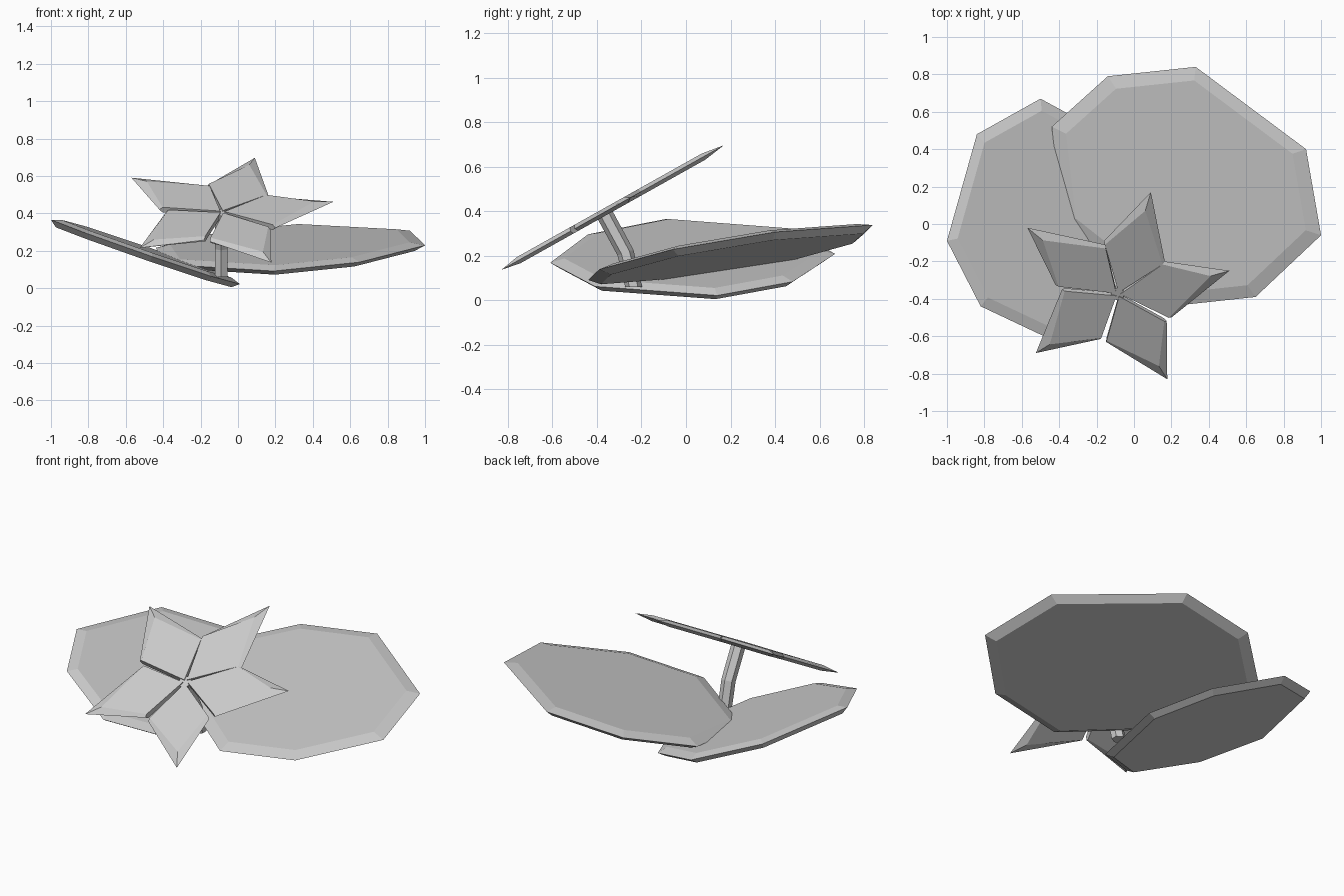
import bpy, bmesh
from mathutils import Vector

if "Cube" in bpy.data.objects:
    bpy.data.objects.remove(bpy.data.objects["Cube"])


def slab(name, outlines, centre, plane, normal, up, down, scale_top, scale_bottom):
    """Flat tilted slabs whose edges taper to a thin outer rim."""
    bm = bmesh.new()
    n = Vector(normal).normalized()
    c = Vector(centre)

    for outline in outlines:
        def ring(scales, offset):
            verts = []
            for i, p in enumerate(outline):
                q = c + (Vector(p) - c) * scales[i % len(scales)]
                verts.append(bm.verts.new(Vector((q.x, q.y, plane(q.x, q.y))) + n * offset))
            return verts

        top = ring(scale_top, up)
        rim = ring([1.0], 0)
        bottom = ring(scale_bottom, -down)
        bm.faces.new(top)
        bm.faces.new(bottom[::-1])
        count = len(outline)
        for a, b in ((top, rim), (rim, bottom)):
            for i in range(count):
                j = (i + 1) % count
                bm.faces.new((a[i], b[i], b[j], a[j]))
    bmesh.ops.recalc_face_normals(bm, faces=bm.faces)
    mesh = bpy.data.meshes.new(name)
    bm.to_mesh(mesh)
    bm.free()
    obj = bpy.data.objects.new(name, mesh)
    bpy.context.collection.objects.link(obj)
    return obj


# Two eight-sided floating leaves, each tilted
slab("large_leaf",
     [[(1.0, -.06), (.92, .40), (.33, .84), (-.14, .79),
       (-.44, .52), (-.38, .01), (.19, -.44), (.65, -.39)]],
     (.27, .21), lambda x, y: .157 + .0835 * x + .184 * y,
     (-.0835, -.184, 1), .018, .03, [.89], [.92])
slab("small_leaf",
     [[(.01, .14), (-.15, .48), (-.50, .67), (-.84, .48),
       (-1.0, -.09), (-.82, -.44), (-.46, -.61), (-.14, -.41)]],
     (-.49, .03), lambda x, y: .023 - .345 * x + .02 * y,
     (.345, -.02, 1), .018, .03, [.90], [.93])

# Five pointed petals: shoulder, tip, shoulder, then the shared centre
heart = (-.085, -.37)
petal_points = [
    [(.165, -.20), (.09, .17), (-.16, -.09)],
    [(.20, -.50), (.51, -.25), (.165, -.20)],
    [(-.15, -.63), (.178, -.83), (.175, -.52)],
    [(-.385, -.35), (-.525, -.69), (-.18, -.615)],
    [(-.155, -.11), (-.57, -.02), (-.42, -.325)],
]
slab("flower_petals", [p + [(heart[0] + .02 * (p[1][0] - heart[0]),
                             heart[1] + .02 * (p[1][1] - heart[1]))] for p in petal_points],
     heart, lambda x, y: .395 + .56 * (y + .37),
     (0, -.56, 1), .016, .016, [.95, .83, .95, 1.0], [.95, .83, .95, 1.0])

# Bent six-sided stem
bm = bmesh.new()
sections = [((-.09, -.235, .06), (0, 1, 0)),
            ((-.09, -.272, .215), (0, .94, .33)),
            ((-.09, -.375, .405), (0, .87, .49))]
rings = []
for centre, side in sections:
    v = Vector(side).normalized()
    u = Vector((1, 0, 0))
    rings.append([bm.verts.new(Vector(centre) + u * .034 * a + v * .038 * b)
                  for a, b in ((1, .5), (0, 1), (-1, .5), (-1, -.5), (0, -1), (1, -.5))])
bm.faces.new(rings[0][::-1])
bm.faces.new(rings[-1])
for a, b in zip(rings, rings[1:]):
    for i in range(6):
        j = (i + 1) % 6
        bm.faces.new((a[i], a[j], b[j], b[i]))
bmesh.ops.recalc_face_normals(bm, faces=bm.faces)
mesh = bpy.data.meshes.new("flower_stem")
bm.to_mesh(mesh)
bm.free()
bpy.context.collection.objects.link(bpy.data.objects.new("flower_stem", mesh))
